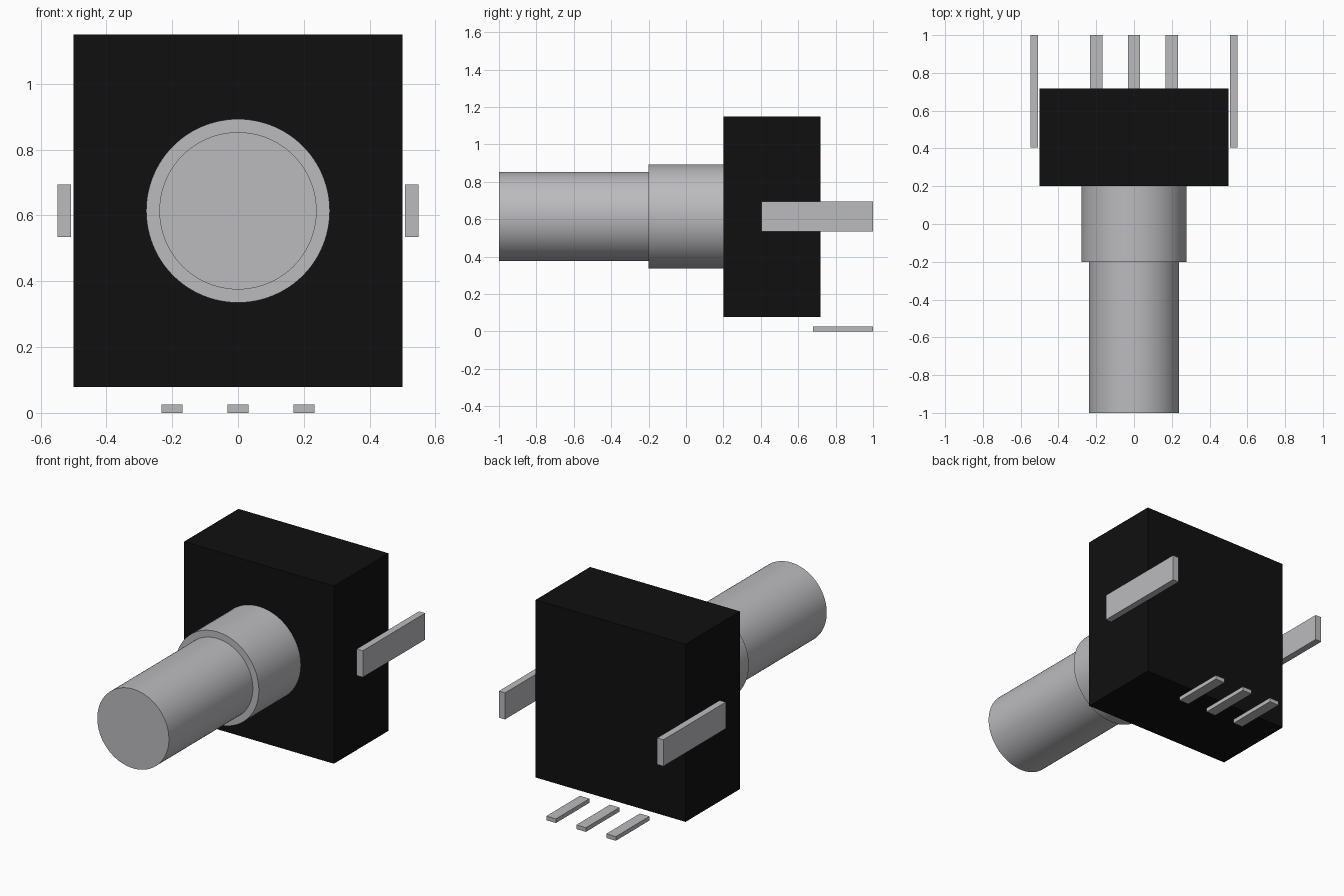
import bpy
import math

default = bpy.data.objects.get("Cube")
if default:
    bpy.data.objects.remove(default, do_unlink=True)


def make_material(name, colour):
    mat = bpy.data.materials.new(name)
    mat.use_nodes = True
    mat.diffuse_color = colour
    bsdf = next(n for n in mat.node_tree.nodes if n.type == "BSDF_PRINCIPLED")
    bsdf.inputs["Base Color"].default_value = colour
    return mat


black = make_material("black plastic", (0.005, 0.005, 0.005, 1))
metal = make_material("grey metal", (0.5, 0.5, 0.52, 1))


def box(name, low, high, mat):
    centre = [(a + b) / 2 for a, b in zip(low, high)]
    bpy.ops.mesh.primitive_cube_add(size=1, location=centre)
    obj = bpy.context.object
    obj.name = name
    obj.scale = [b - a for a, b in zip(low, high)]
    bpy.ops.object.transform_apply(location=False, rotation=False, scale=True)
    obj.data.materials.append(mat)
    return obj


def rod(name, radius, front, back, mat):
    # Round bar running front to back on the shaft axis
    bpy.ops.mesh.primitive_cylinder_add(
        vertices=96, radius=radius, depth=back - front,
        location=(0, (front + back) / 2, SHAFT_Z), rotation=(math.pi / 2, 0, 0))
    obj = bpy.context.object
    obj.name = name
    obj.data.materials.append(mat)
    bpy.ops.object.shade_smooth_by_angle(angle=math.radians(30))
    return obj


SHAFT_Z = 0.614

# Housing
box("housing", (-0.5, 0.2, 0.078), (0.5, 0.718, 1.15), black)

# Threaded bushing and turning shaft
rod("bushing", 0.279, -0.2, 0.2, metal)
rod("shaft", 0.239, -1.0, -0.2, metal)

# Mounting tabs beside the housing
for side, sign in (("left", 1), ("right", -1)):
    xs = sorted((sign * 0.508, sign * 0.549))
    box(side + "_mounting_tab", (xs[0], 0.405, SHAFT_Z - 0.08),
        (xs[1], 1.0, SHAFT_Z + 0.08), metal)

# Contact pins below the housing
for name, x in (("right", -0.2), ("middle", 0), ("left", 0.2)):
    box(name + "_contact_pin", (x - 0.032, 0.68, 0), (x + 0.032, 1.0, 0.025), metal)
